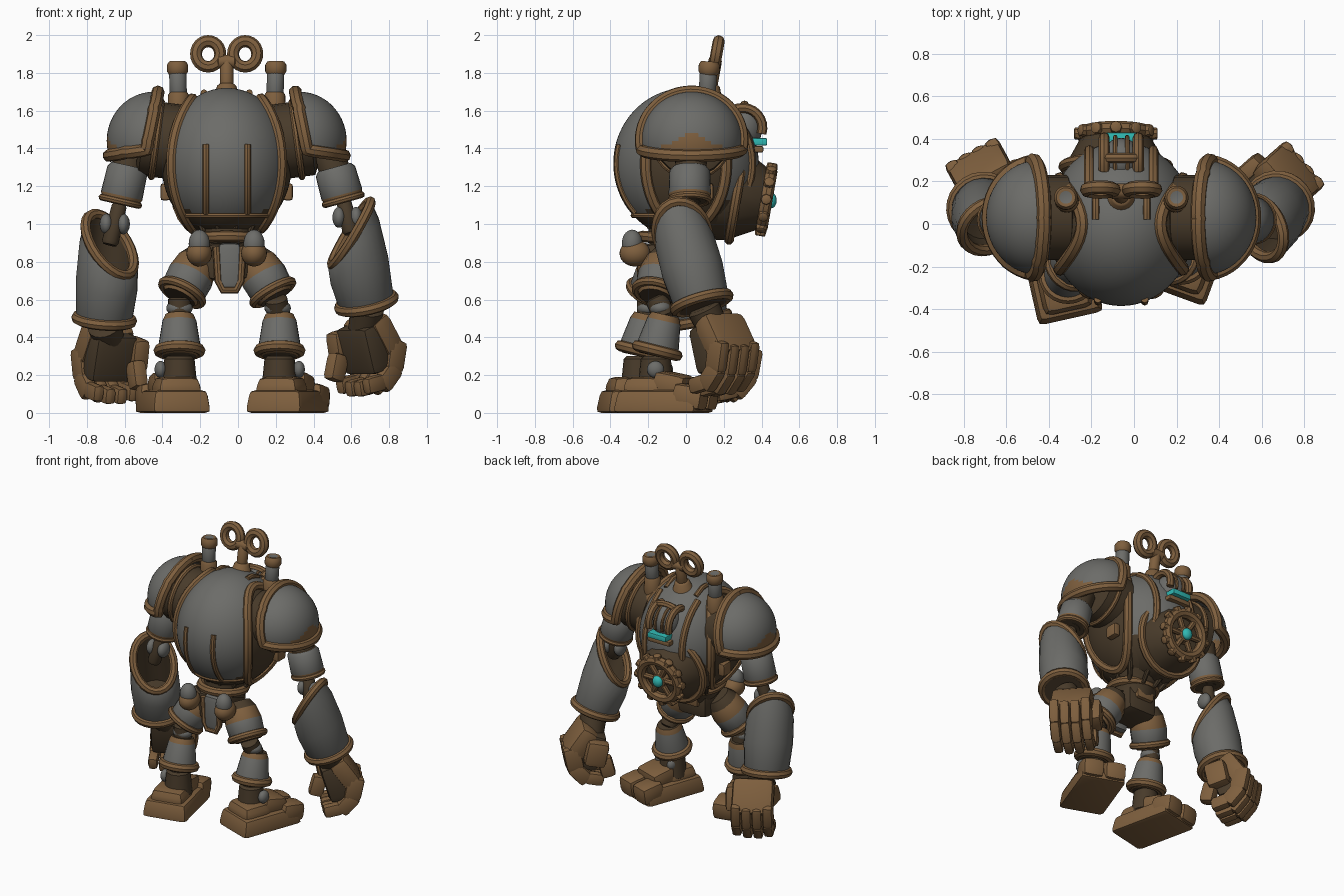
import bpy, bmesh, math
from mathutils import Vector, Matrix

cube = bpy.data.objects.get("Cube")
if cube:
    bpy.data.objects.remove(cube, do_unlink=True)


def material(name, rgb):
    m = bpy.data.materials.new(name)
    m.use_nodes = True
    m.diffuse_color = (*rgb, 1)
    node = next(n for n in m.node_tree.nodes if n.type == 'BSDF_PRINCIPLED')
    node.inputs["Base Color"].default_value = (*rgb, 1)
    return m


# One letter stands for each colour
MATS = {"g": material("grey_steel", (0.15, 0.15, 0.14)),
        "b": material("bronze", (0.21, 0.115, 0.048)),
        "d": material("dark_bronze", (0.065, 0.043, 0.023)),
        "t": material("teal_glow", (0.03, 0.48, 0.45))}
KEYS = "gbdt"
BX = -0.06  # body centre line


def finish(name, bm, colour=None):
    bmesh.ops.recalc_face_normals(bm, faces=bm.faces)
    mesh = bpy.data.meshes.new(name)
    for k in KEYS:
        mesh.materials.append(MATS[k])
    for f in bm.faces:
        f.smooth = True
        if colour:
            f.material_index = KEYS.index(colour)
    bm.to_mesh(mesh)
    bm.free()
    mesh.set_sharp_from_angle(angle=math.radians(40))
    obj = bpy.data.objects.new(name, mesh)
    bpy.context.scene.collection.objects.link(obj)
    return obj


def ring_points(a, b, t, r, lean=(0, 0, 0), n=24):
    a, b, lean = Vector(a), Vector(b), Vector(lean)
    d = b - a
    q = d.to_track_quat('Z', 'Y')
    pts = []
    for i in range(n):
        w = 2 * math.pi * i / n
        radial = q @ Vector((math.cos(w), math.sin(w), 0))
        pts.append(a + d * t + radial * r + d.normalized() * radial.dot(lean) * t * t)
    return pts


def lathe(name, a, b, profile, colours="b", lean=(0, 0, 0), n=24):
    """Turned part from a to b; profile holds (position, radius)."""
    bm = bmesh.new()
    rows = [[bm.verts.new(p) for p in ring_points(a, b, t, r, lean, n)] for t, r in profile]
    for k in range(len(rows) - 1):
        for i in range(n):
            j = (i + 1) % n
            f = bm.faces.new((rows[k][i], rows[k][j], rows[k + 1][j], rows[k + 1][i]))
            f.material_index = KEYS.index(colours[min(k, len(colours) - 1)])
    bmesh.ops.remove_doubles(bm, verts=bm.verts, dist=1e-5)
    return finish(name, bm)


def rod(name, a, b, r1, r2, colour="b", n=20):
    return lathe(name, a, b, [(0, 0), (0, r1 * .8), (.08, r1), (.92, r2), (1, r2 * .8), (1, 0)], colour, n=n)


def tube(name, pts, r, colour="b", cyclic=False):
    data = bpy.data.curves.new(name, 'CURVE')
    data.dimensions = '3D'
    data.bevel_depth, data.bevel_resolution, data.use_fill_caps = r, 2, True
    sp = data.splines.new('POLY')
    sp.points.add(len(pts) - 1)
    for p, c in zip(sp.points, pts):
        p.co = (*c, 1)
    sp.use_cyclic_u = cyclic
    tmp = bpy.data.objects.new(name + "_path", data)
    bpy.context.scene.collection.objects.link(tmp)
    bpy.context.view_layer.update()
    mesh = bpy.data.meshes.new_from_object(tmp.evaluated_get(bpy.context.evaluated_depsgraph_get()))
    bpy.data.objects.remove(tmp, do_unlink=True)
    bm = bmesh.new()
    bm.from_mesh(mesh)
    return finish(name, bm, colour)


def hoop(name, a, b, t, r, thick, lean=(0, 0, 0)):
    return tube(name, ring_points(a, b, t, r, lean), thick, "b", True)


def egg(centre, radii, u=24, v=14):
    bm = bmesh.new()
    bmesh.ops.create_uvsphere(bm, u_segments=u, v_segments=v, radius=1)
    bmesh.ops.transform(bm, matrix=Matrix.Translation(centre) @ Matrix.Diagonal((*radii, 1)), verts=bm.verts)
    return bm


def ball(name, loc, radii, colour="g"):
    return finish(name, egg(loc, radii), colour)


def slice_off(bm, co, no):
    geom = bm.verts[:] + bm.edges[:] + bm.faces[:]
    bmesh.ops.bisect_plane(bm, geom=geom, plane_co=co, plane_no=no, clear_outer=True)


def open_edge(bm):
    edge = next(e for e in bm.edges if e.is_boundary)
    start = v = edge.verts[0]
    pts = []
    while not pts or v != start:
        pts.append(v.co.copy())
        v = edge.other_vert(v)
        edge = next(e for e in v.link_edges if e.is_boundary and e != edge)
    return pts


def block(name, frame, loc, size, colour="b", bevel=0.03, tilt=0.0, taper=1.0):
    bm = bmesh.new()
    bmesh.ops.create_cube(bm, size=1)
    for v in bm.verts:
        if v.co.z > 0:
            v.co.x *= taper
            v.co.y *= taper
    bmesh.ops.transform(bm, matrix=Matrix.Diagonal((*size, 1)), verts=bm.verts)
    bmesh.ops.bevel(bm, geom=bm.edges[:], offset=bevel, segments=2, profile=.6, affect='EDGES')
    m = frame @ Matrix.Translation(loc) @ Matrix.Rotation(tilt, 4, 'X')
    bmesh.ops.transform(bm, matrix=m, verts=bm.verts)
    return finish(name, bm, colour)


# Torso: egg with dark oval side panels and a dark underside
TC, TR = Vector((BX, 0.0, 1.32)), Vector((0.345, 0.385, 0.40))
PANEL_Y, PANEL_Z = .55, .85
bm = egg(TC, TR, 64, 44)
for f in bm.faces:
    c = f.calc_center_median()
    u = Vector((c.x - TC.x, c.y - TC.y, c.z - TC.z))
    panel = (u.y / TR.y / PANEL_Y) ** 2 + (u.z / TR.z / PANEL_Z) ** 2 < 1
    worn = c.z < 1.05 + .4 * max(0, abs(u.x) - .15) or (u.y > .1 and c.z < 1.12)
    f.material_index = 2 if panel or worn else 0
finish("torso", bm)


def on_torso(x, z, side):
    k = 1 - (x / TR.x) ** 2 - ((z - TC.z) / TR.z) ** 2
    return Vector((BX + x, TC.y + side * TR.y * math.sqrt(max(k, 0)), z))


tube("torso_hem", [on_torso(.024 * i, 1.045, -1) for i in range(-9, 10)], .014)
for s in (-1, 1):
    tube("torso_front_strip", [on_torso(s * .11, 1.06 + .36 * i / 10, -1) for i in range(11)], .018)
    tube("torso_back_strap", [on_torso(s * .15, 1.2 + .44 * i / 10, 1) for i in range(11)], .024)
    tube("torso_top_strip", [(BX + s * .12, .02 + .025 * i, 1.695 - .012 * max(0, i - 2)) for i in range(6)], .018)
    trim = []
    for i in range(40):
        w = 2 * math.pi * i / 40
        y, z = PANEL_Y * math.cos(w), PANEL_Z * math.sin(w)
        trim.append((BX + s * TR.x * math.sqrt(1 - y * y - z * z), TC.y + TR.y * y, TC.z + TR.z * z))
    tube("torso_side_trim", trim, .032, cyclic=True)
    rod("shoulder_socket", (BX + s * .24, .03, 1.43), (BX + s * .46, .03, 1.46), .20, .20, "d")
    hoop("socket_ring", (BX + s * .24, .03, 1.43), (BX + s * .46, .03, 1.46), .6, .2, .018)
    block("side_buckle", Matrix(), (BX + s * .325, .1, 1.17), (.05, .09, .09), "b", .015)
    # Chimney pipes
    px, py = BX + s * .255, .11
    rod("pipe_base", (px, py, 1.50), (px, py, 1.70), .06, .055)
    rod("pipe", (px, py, 1.66), (px + s * .005, py + .01, 1.82), .046, .046, "g")
    lathe("pipe_cap", (px + s * .005, py + .01, 1.79), (px + s * .005, py + .015, 1.86),
          [(0, 0), (0, .045), (.25, .056), (.75, .056), (1, .045), (1, .03), (.8, 0)], "bbbbbg")


# Wind-up key
def key_y(z):
    return .125 + (z - 1.7) * .18


rod("key_base", (BX, key_y(1.64), 1.64), (BX, key_y(1.74), 1.74), .08, .05)
rod("key_stem", (BX, key_y(1.7), 1.7), (BX, key_y(1.87), 1.87), .036, .036)
rod("key_bridge", (BX - .05, key_y(1.86), 1.86), (BX + .05, key_y(1.86), 1.86), .036, .036)
for s in (-1, 1):
    loop = [(BX + s * .098 + .064 * math.cos(w), key_y(1.9 + .068 * math.sin(w)), 1.9 + .068 * math.sin(w))
            for w in (2 * math.pi * i / 24 for i in range(24))]
    tube("key_loop", loop, .032, cyclic=True)

# Hooded head with a glowing visor
ball("hood", (BX, .30, 1.51), (.095, .105, .12), "g")
for x, reach, thick in ((-.08, .105, .026), (-.028, .108, .011), (.028, .108, .011), (.08, .105, .026)):
    arc = [(BX + x, .30 + reach * math.cos(w), 1.51 + reach * math.sin(w)) for w in (math.pi * (i / 12 - .1) for i in range(10))]
    tube("hood_rib", arc, thick)
tube("hood_brow", [(BX + .08 * math.cos(w), .31, 1.60 + .03 * math.sin(w)) for w in (math.pi * i / 10 for i in range(11))], .024)
block("visor", Matrix(), (BX, .385, 1.435), (.15, .09, .04), "t", .01)
block("visor_lip", Matrix(), (BX, .37, 1.395), (.18, .08, .035), "b", .012)

# Belly drum and gear wheel
ga, gb = Vector((-.085, .08, 1.19)), Vector((-.085, .425, 1.13))
lathe("belly_drum", ga, gb, [(0, .27), (.5, .25), (.92, .17), (.92, 0)], "d", n=12)
hoop("drum_trim", ga, gb, .55, .245, .026)
hoop("gear_rim", ga, gb, 1, .148, .034)
for p in ring_points(ga, gb, 1, .185, n=12):
    rod("gear_tooth", gb + (p - gb) * .8, gb + (p - gb) * 1.06, .032, .027, n=8)
for p in ring_points(ga, gb, 1, .148, n=6):
    rod("gear_spoke", gb, p, .02, .02, n=8)
rod("gear_hub", ga + (gb - ga) * .9, ga + (gb - ga) * 1.06, .06, .05)
ball("core_gem", (-.085, .45, 1.125), (.038, .03, .042), "t")

# Waist and pelvis
wa, wb = (BX, -.08, .86), (BX, 0, 1.1)
lathe("waist", wa, wb, [(0, 0), (0, .14), (.4, .15), (1, .26)], "d")
for p, q in zip(ring_points(wa, wb, .3, .15, n=10), ring_points(wa, wb, 1, .25, n=10)):
    rod("waist_rib", p, q, .016, .02, "d", 8)
hoop("belt", (BX, -.09, .86), (BX, -.08, .96), .6, .15, .03)
block("pelvis", Matrix(), (BX, -.1, .80), (.24, .26, .2), "d", .05)
block("groin_plate", Matrix(), (-.045, -.22, .78), (.12, .07, .24), "g", .03)
tube("groin_trim", [(-.115, -.24, .88), (-.105, -.24, .70), (-.08, -.24, .65), (-.01, -.24, .65),
                    (.015, -.24, .70), (.025, -.24, .88)], .02)
for s in (-1, 1):
    ball("hip_pod", (BX + s * .145, -.285, .895), (.056, .055, .075), "g")
    ball("hip_pod_cup", (BX + s * .145, -.27, .845), (.068, .082, .07), "b")
block("rear_hip_plate", Matrix(), (BX, .03, .85), (.14, .05, .12), "b", .02)

# Shoulder pads with a leaning inner opening
for s in (-1, 1):
    pc, pr = Vector((BX + s * .385, .03, 1.44)), Vector((.25, .27, .26))
    bm = egg(pc, pr, 48, 40)
    slice_off(bm, pc + Vector((s * .03, 0, 0)), (-s * .98, 0, -.2))
    slice_off(bm, pc + Vector((s * .25, 0, -.08)), (-s * .15, 0, -1))
    bmesh.ops.remove_doubles(bm, verts=bm.verts, dist=.006)
    for f in bm.faces:
        c = f.calc_center_median() - pc
        f.material_index = 1 if c.z < .04 - .12 * abs(c.y) / pr.y else 0
    rim = open_edge(bm)
    pad = finish("shoulder_pad", bm)
    mod = pad.modifiers.new("thickness", 'SOLIDIFY')
    mod.thickness = .025
    tube("shoulder_trim", rim, .034, cyclic=True)

# Arms: shoulder, cuff centre line, forearm axis, opening slant, hand centre, hand turn
ARMS = [((.47, .03, 1.42), (.51, .02, 1.30), (.56, .02, 1.12), (.685, .09, .56), (.60, -.02, .95), (.15, 0, 0), (.66, .16, .29), -.85),
        ((-.56, .03, 1.42), (-.58, .02, 1.31), (-.625, .02, 1.11), (-.71, .08, .47), (-.68, -.01, .89), (-.10, .10, 0), (-.675, .17, .25), .5)]
for shoulder, c0, c1, wrist, elbow, lean, palm, turn in ARMS:
    s = 1 if palm[0] > 0 else -1
    rod("upper_arm", shoulder, c1, .09, .07, "d")
    lathe("arm_cuff", c0, c1, [(0, .06), (0, .09), (.12, .108), (.8, .112), (1, .095), (1, 0)], "bggbd")
    hoop("arm_cuff_trim", c0, c1, .95, .1, .018)
    rod("elbow_rod", c1, elbow, .04, .045, "d")
    joint = Vector(c1).lerp(Vector(elbow), .5)
    for dx in (-.045, .045):
        ball("elbow_joint", joint + Vector((dx, 0, 0)), (.035, .055, .055), "g")
    lathe("forearm", wrist, elbow, [(0, 0), (0, .13), (.1, .15), (.5, .165), (.85, .16), (1, .14), (1, .115), (.4, .12), (.4, 0)], "dbgggbddd", lean)
    hoop("forearm_lower_trim", wrist, elbow, .06, .145, .03)
    hoop("forearm_upper_trim", wrist, elbow, 1, .135, .028, lean)
    rod("wrist", wrist, Vector(palm) + Vector((0, 0, .12)), .09, .08, "d")
    frame = Matrix.Translation(palm) @ Matrix.Rotation(turn, 4, 'Z')
    block("palm", frame, (0, .01, .05), (.25, .15, .26), "d", .04, .3)
    block("hand_back", frame, (0, .08, .11), (.28, .13, .25), "b", .045, .6)
    for i in range(4):
        x = (i - 1.5) * .071
        drop = .015 * abs(i - 1.5)
        block("finger_knuckle", frame, (x, .13, -.01 + drop), (.07, .12, .17), "b", .03, -.2)
        block("finger_middle", frame, (x, .085, -.12 + drop), (.069, .11, .15), "b", .03, -.75)
        block("finger_tip", frame, (x, -.01, -.16 + drop), (.066, .13, .09), "b", .028, .2)
    block("thumb_base", frame, (-s * .14, -.02, .06), (.10, .15, .18), "b", .035, .2)
    block("thumb_tip", frame, (-s * .11, -.09, -.05), (.085, .10, .15), "b", .03, -.25)

# Legs: hip, knee, ankle, foot centre, foot turn
LEGS = [((.07, -.10, .84), (.20, -.16, .61), (.22, -.16, .30), (.27, -.10), -.35),
        ((-.19, -.10, .84), (-.31, -.20, .61), (-.31, -.25, .30), (-.35, -.20), .22)]
for hip, knee, ankle, foot, turn in LEGS:
    lathe("thigh", hip, knee, [(0, 0), (0, .08), (.2, .11), (.5, .125), (.85, .12), (1, .09), (1, 0)], "ddbgbd", n=12)
    hoop("thigh_trim", hip, knee, .88, .115, .024)
    top = Vector(ankle) + Vector((0, .05, .2))
    rod("knee_rod", knee, top, .06, .06, "d")
    ball("knee_joint", Vector(knee).lerp(top, .5), (.07, .06, .045), "g")
    lathe("shin", top + Vector((0, 0, .02)), ankle, [(0, 0), (0, .075), (.15, .09), (.7, .11), (.95, .115), (1, .09), (1, 0)], "dbggbd")
    hoop("shin_trim", top, ankle, .85, .108, .03)
    rod("ankle", ankle, (ankle[0], ankle[1], .12), .08, .095, "d")
    frame = Matrix.Translation((*foot, 0)) @ Matrix.Rotation(turn, 4, 'Z')
    for x in (-.07, .07):
        ball("ankle_bolt", frame @ Vector((x, -.04, .23)), (.032, .045, .045), "g")
    block("sole", frame, (0, -.02, .06), (.32, .47, .12), "b", .03, 0, .9)
    block("heel", frame, (0, -.11, .14), (.25, .22, .10), "b", .04, 0, .85)
    block("instep", frame, (0, .04, .15), (.22, .18, .12), "b", .04, -.2)
    for x in (-.078, .078):
        block("toe", frame, (x, .16, .085), (.15, .17, .13), "b", .04, -.15)
